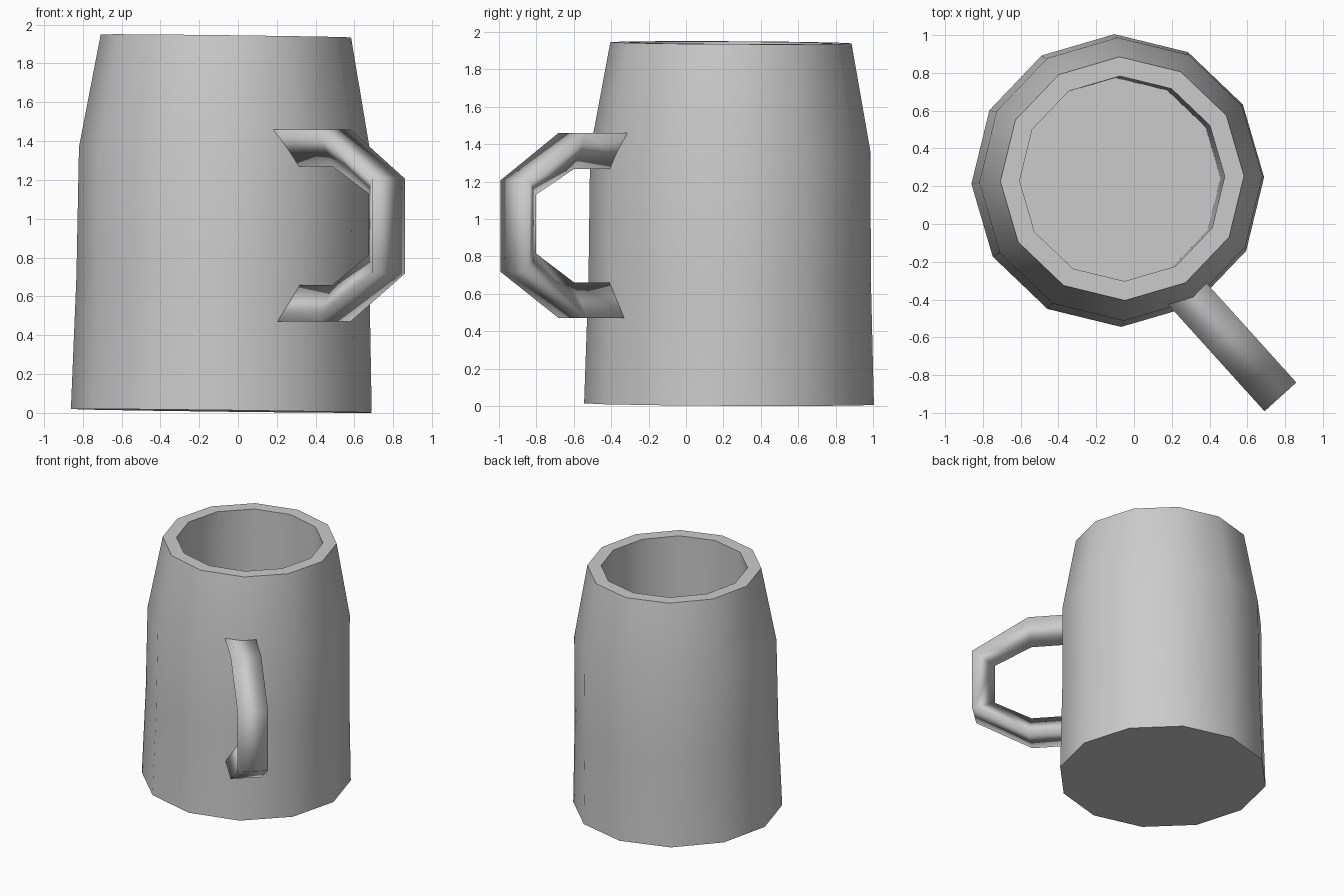
import bpy, bmesh, math
from mathutils import Vector

if "Cube" in bpy.data.objects:
    bpy.data.objects.remove(bpy.data.objects["Cube"])

SIDES = 12


def finish(bm, name, smooth):
    bmesh.ops.recalc_face_normals(bm, faces=bm.faces)
    me = bpy.data.meshes.new(name)
    bm.to_mesh(me)
    bm.free()
    for p in me.polygons:
        p.use_smooth = smooth(p)
    ob = bpy.data.objects.new(name, me)
    bpy.context.collection.objects.link(ob)
    return ob


def skin(bm, rings):
    """Bridge successive vertex rings with quads and cap both ends."""
    loops = [[bm.verts.new(p) for p in ring] for ring in rings]
    n = len(loops[0])
    for a, b in zip(loops, loops[1:]):
        for i in range(n):
            j = (i + 1) % n
            bm.faces.new((a[i], a[j], b[j], b[i]))
    bm.faces.new(loops[0])
    bm.faces.new(loops[-1])


def circle(r, z, phase=math.radians(1.3)):
    return [(r * math.cos(phase + math.tau * i / SIDES),
             r * math.sin(phase + math.tau * i / SIDES), z) for i in range(SIDES)]


# Mug body: outer wall, rim, inner wall and floor, leaning very slightly
profile = [(0.775, 0), (0.755, 0.68), (0.75, 1.35), (0.645, 1.932),
           (0.543, 1.932), (0.543, 0.12)]
bm = bmesh.new()
skin(bm, [circle(r, z) for r, z in profile])
body = finish(bm, "mug_body", lambda p: True)
body.location = (-0.086, 0.23, 0.0103)
body.rotation_euler = (math.radians(-0.3), math.radians(0.7), 0)
bpy.context.view_layer.objects.active = body
body.select_set(True)
bpy.ops.object.shade_smooth_by_angle(angle=math.radians(40))
body.select_set(False)

# Handle: triangular section, flat outside and ridge inside
origin = Vector((0.495, -0.605, 0))
out = Vector((0.67, -0.742, 0)).normalized()
side = Vector((-out.y, out.x, 0)) * 0.1135
# (outer distance, outer height, ridge distance, ridge height)
stations = [(-0.36, 1.46, -0.36, 1.268), (0, 1.46, -0.01, 1.268),
            (0.418, 1.207, 0.265, 1.13), (0.418, 0.717, 0.265, 0.815),
            (0, 0.47, -0.01, 0.66), (-0.36, 0.47, -0.36, 0.66)]
bm = bmesh.new()
skin(bm, [[origin + out * so + side + Vector((0, 0, zo)),
           origin + out * so - side + Vector((0, 0, zo)),
           origin + out * si + Vector((0, 0, zi))] for so, zo, si, zi in stations])
finish(bm, "handle", lambda p: len(p.vertices) == 4)
